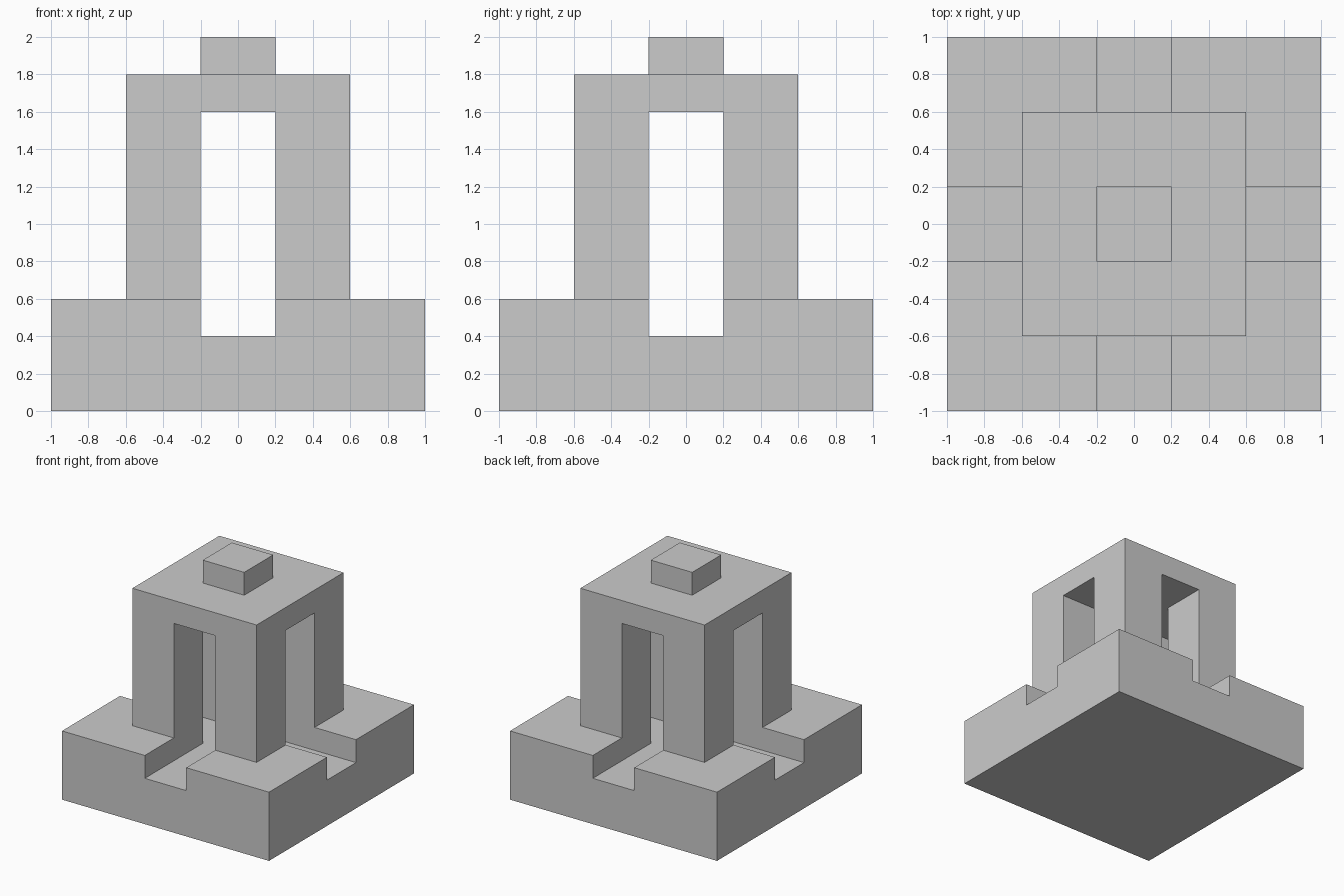
import bpy, bmesh
from mathutils import Vector

if "Cube" in bpy.data.objects:
    bpy.data.objects.remove(bpy.data.objects["Cube"])


def box(bm, size, centre):
    geom = bmesh.ops.create_cube(bm, size=1.0)
    bmesh.ops.scale(bm, vec=size, verts=geom["verts"])
    bmesh.ops.translate(bm, vec=centre, verts=geom["verts"])


def make_object(bm, name):
    bmesh.ops.recalc_face_normals(bm, faces=bm.faces)
    mesh = bpy.data.meshes.new(name)
    bm.to_mesh(mesh)
    bm.free()
    obj = bpy.data.objects.new(name, mesh)
    bpy.context.collection.objects.link(obj)
    return obj


def add_tier(bm, margin, height):
    """Inset the top face and raise it into the next, narrower tier."""
    top = max(bm.faces, key=lambda f: f.calc_center_median().z)
    bmesh.ops.inset_region(bm, faces=[top], thickness=margin, use_even_offset=True)
    verts = bmesh.ops.extrude_discrete_faces(bm, faces=[top])["faces"][0].verts
    bmesh.ops.translate(bm, vec=Vector((0, 0, height)), verts=list(verts))


# Stepped solid: base, tower, top knob
bm = bmesh.new()
box(bm, (2, 2, 0.6), (0, 0, 0.3))
add_tier(bm, 0.4, 1.2)
add_tier(bm, 0.4, 0.2)
tower = make_object(bm, "stepped_tower")

# Two crossing passages, which leave four corner pillars and base channels
bpy.context.view_layer.objects.active = tower
for name, size in (("passage_x", (2.4, 0.4, 1.2)), ("passage_y", (0.4, 2.4, 1.2))):
    bm = bmesh.new()
    box(bm, size, (0, 0, 1.0))
    cutter = make_object(bm, name)
    cutter.hide_render = True
    mod = tower.modifiers.new(name, "BOOLEAN")
    mod.operation = "DIFFERENCE"
    mod.solver = "EXACT"
    mod.object = cutter
    bpy.ops.object.modifier_apply(modifier=mod.name)
    bpy.data.objects.remove(cutter)
